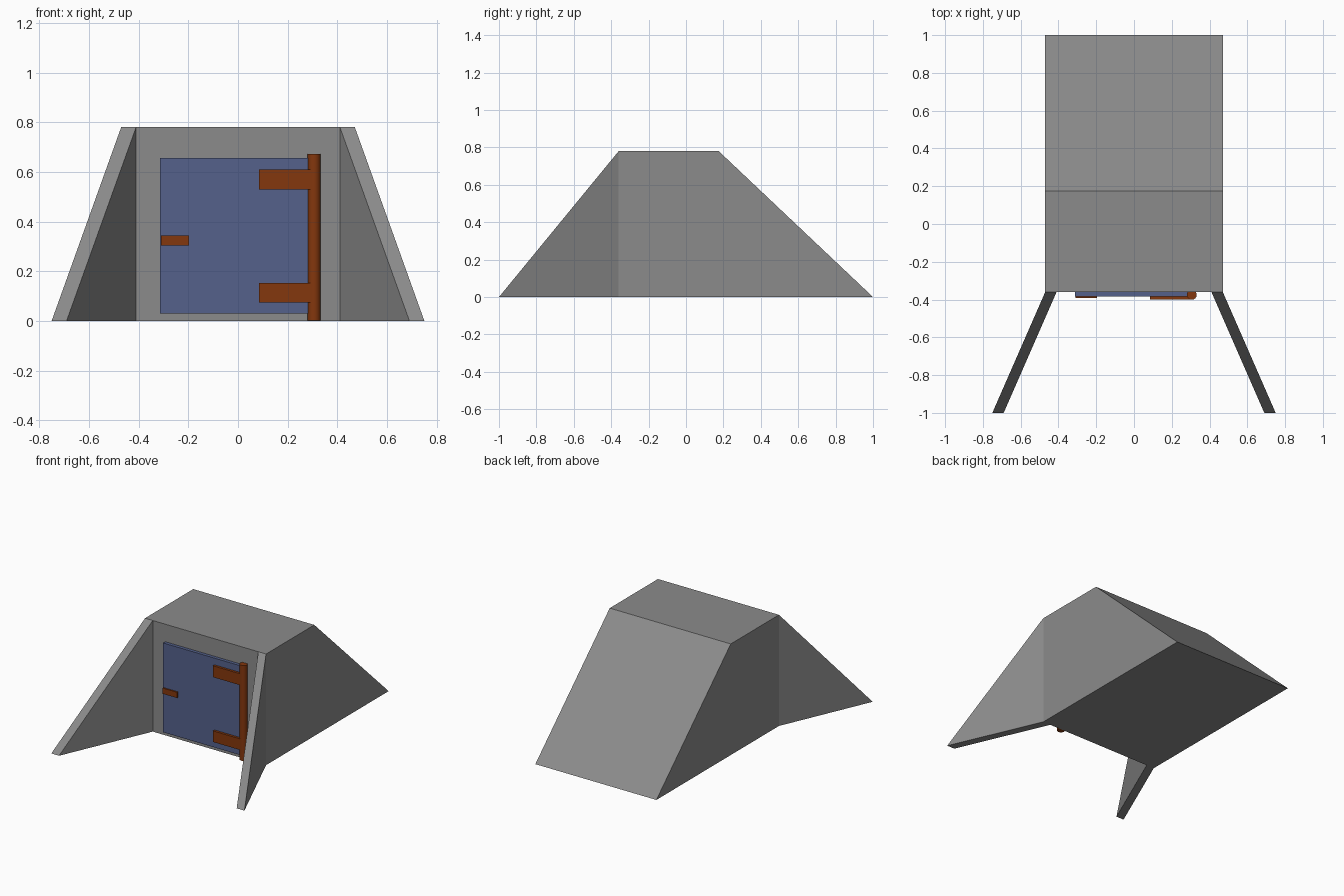
import bpy
import bmesh

cube = bpy.data.objects.get("Cube")
if cube:
    bpy.data.objects.remove(cube, do_unlink=True)

FRONT = -0.36   # plane of the front wall
TOP = 0.78      # roof height


def material(name, color):
    mat = bpy.data.materials.new(name)
    mat.use_nodes = True
    mat.diffuse_color = (*color, 1)
    mat.node_tree.nodes["Principled BSDF"].inputs["Base Color"].default_value = (*color, 1)
    return mat


concrete = material("concrete grey", (0.26, 0.26, 0.26))
blue = material("door blue", (0.09, 0.12, 0.26))
rust = material("rust brown", (0.23, 0.038, 0.004))


def finish(name, bm, mat):
    bmesh.ops.recalc_face_normals(bm, faces=bm.faces)
    mesh = bpy.data.meshes.new(name)
    bm.to_mesh(mesh)
    bm.free()
    mesh.materials.append(mat)
    obj = bpy.data.objects.new(name, mesh)
    bpy.context.collection.objects.link(obj)
    return obj


def prism(name, start, end, mat):
    """Bridge two matching outlines into a closed solid."""
    bm = bmesh.new()
    a = [bm.verts.new(p) for p in start]
    b = [bm.verts.new(p) for p in end]
    bm.faces.new(a)
    bm.faces.new(b)
    for i in range(len(a)):
        j = (i + 1) % len(a)
        bm.faces.new((a[i], a[j], b[j], b[i]))
    return finish(name, bm, mat)


def box(name, x, y, z, mat):
    outline = [(x[0], z[0]), (x[1], z[0]), (x[1], z[1]), (x[0], z[1])]
    return prism(name, [(u, y[0], v) for u, v in outline],
                 [(u, y[1], v) for u, v in outline], mat)


# Shelter body: side profile with a sloping back
profile = [(FRONT, 0), (1, 0), (0.175, TOP), (FRONT, TOP)]
prism("shelter_body", [(-0.47, y, z) for y, z in profile],
      [(0.47, y, z) for y, z in profile], concrete)

# Splayed wing walls, sloping down to the front
for side, s in (("left", 1), ("right", -1)):
    def wedge(near, far):
        return [(s * near, FRONT, 0), (s * near, FRONT, TOP), (s * far, -1, 0)]
    prism(side + "_wing_wall", wedge(0.41, 0.69), wedge(0.47, 0.75), concrete)

# Door with hinge straps and handle
box("door", (-0.313, 0.285), (-0.383, FRONT), (0.03, 0.657), blue)
box("upper_hinge_strap", (0.085, 0.308), (-0.4, -0.37), (0.53, 0.61), rust)
box("lower_hinge_strap", (0.085, 0.308), (-0.4, -0.37), (0.075, 0.153), rust)
box("door_handle", (-0.31, -0.197), (-0.393, -0.37), (0.305, 0.345), rust)

# Round hinge post
bm = bmesh.new()
bmesh.ops.create_cone(bm, cap_ends=True, segments=32, radius1=0.026, radius2=0.026, depth=0.67)
bmesh.ops.translate(bm, verts=bm.verts, vec=(0.306, -0.375, 0.338))
post = finish("hinge_post", bm, rust)
bpy.context.view_layer.objects.active = post
post.select_set(True)
bpy.ops.object.shade_smooth_by_angle()
